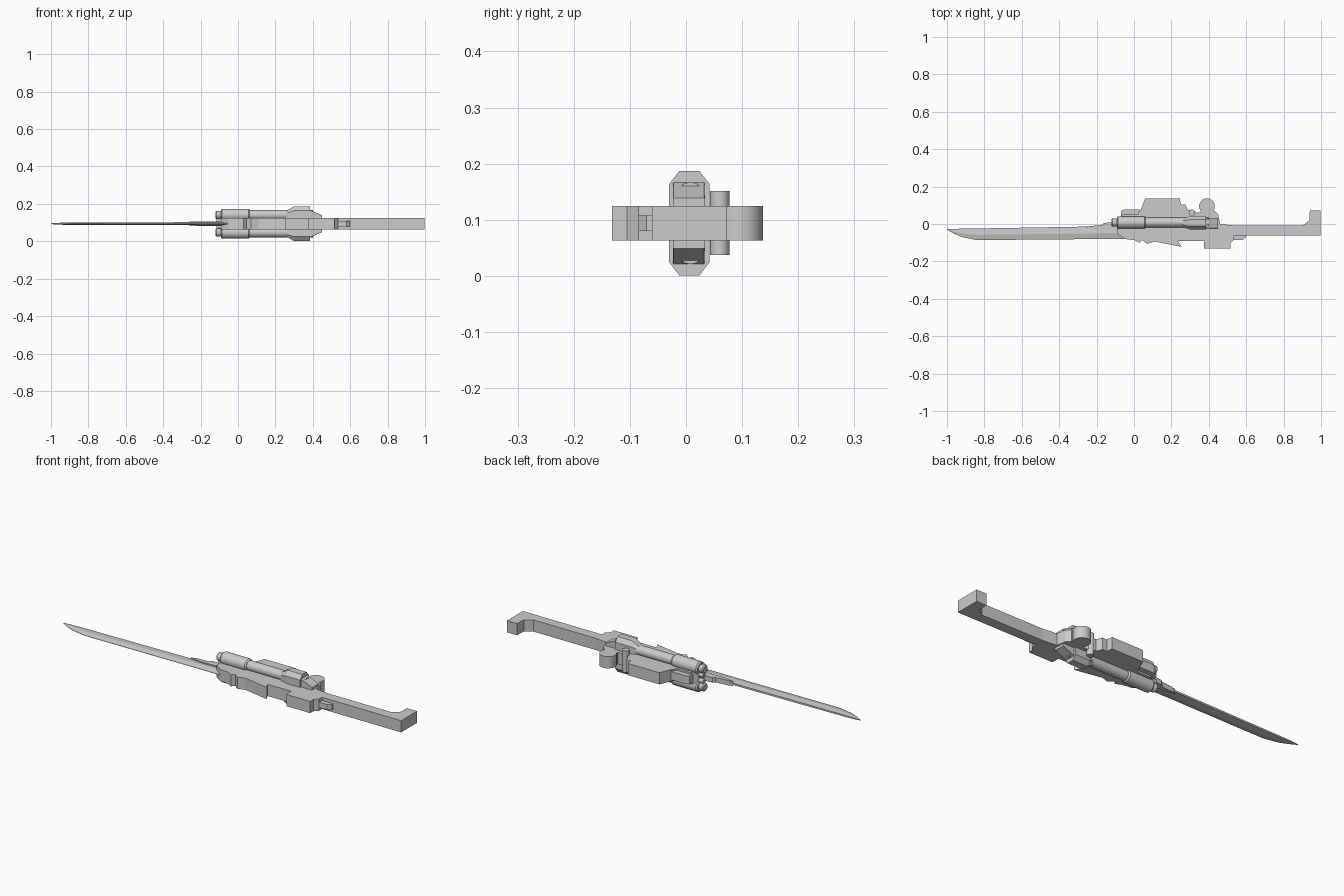
import bpy, bmesh, math

if "Cube" in bpy.data.objects:
    bpy.data.objects.remove(bpy.data.objects["Cube"])

ZC = 0.094  # middle plane of the weapon


def finish(name, bm, smooth=False):
    bmesh.ops.recalc_face_normals(bm, faces=bm.faces)
    me = bpy.data.meshes.new(name)
    bm.to_mesh(me)
    bm.free()
    ob = bpy.data.objects.new(name, me)
    bpy.context.collection.objects.link(ob)
    if smooth:
        bpy.ops.object.select_all(action='DESELECT')
        ob.select_set(True)
        bpy.context.view_layer.objects.active = ob
        bpy.ops.object.shade_smooth_by_angle(angle=math.radians(35))
    return ob


def plate(name, pts, half, smooth=False):
    """Extrude an x,y outline evenly about the middle plane."""
    bm = bmesh.new()
    face = bm.faces.new([bm.verts.new((x, y, ZC - half)) for x, y in pts])
    r = bmesh.ops.extrude_face_region(bm, geom=[face])
    vs = [v for v in r['geom'] if isinstance(v, bmesh.types.BMVert)]
    bmesh.ops.translate(bm, verts=vs, vec=(0, 0, 2 * half))
    return finish(name, bm, smooth)


def loft(name, rings, smooth=False):
    """Skin a row of equally sized cross-sections."""
    bm = bmesh.new()
    rs = [[bm.verts.new(p) for p in ring] for ring in rings]
    n = len(rs[0])
    for a, b in zip(rs, rs[1:]):
        for i in range(n):
            j = (i + 1) % n
            bm.faces.new((a[i], a[j], b[j], b[i]))
    bm.faces.new(rs[0])
    bm.faces.new(rs[-1][::-1])
    return finish(name, bm, smooth)


def turned(name, y, z, stations, n=16):
    """Round part along x from (x, radius) stations."""
    return loft(name, [[(x, y + r * math.cos(2 * math.pi * i / n),
                         z + r * math.sin(2 * math.pi * i / n)) for i in range(n)]
                       for x, r in stations], True)


# Blade: thick spine, sharp cutting edge on the -y side
def blade_ring(x, spine, edge, t):
    mid = spine + (edge - spine) * 0.55
    return [(x, spine, ZC + t * .6), (x, mid, ZC + t), (x, edge, ZC + .001),
            (x, edge, ZC - .001), (x, mid, ZC - t), (x, spine, ZC - t * .6)]


loft("blade", [blade_ring(*s) for s in (
    (-1.0, -.027, -.031, .002), (-.96, -.026, -.053, .005), (-.92, -.025, -.07, .006),
    (-.84, -.024, -.086, .007), (-.26, -.014, -.081, .008), (-.04, -.005, -.08, .009))])
plate("blade_collar", [(-.26, -.02), (-.24, -.012), (-.17, -.005), (-.16, .006),
                       (-.08, .01), (-.08, -.03), (-.2, -.03)], .013)

# Receiver
plate("receiver", [
    (-.09, .02), (-.09, -.05), (-.05, -.08), (0, -.086), (.03, -.1), (.045, -.086),
    (.07, -.106), (.11, -.094), (.255, -.122), (.235, -.09), (.375, -.09), (.375, -.132),
    (.515, -.132), (.515, -.105), (.535, -.085), (.535, -.008), (.46, 0), (.45, .05),
    (.43, .07), (.34, .06), (.31, .075), (.03, .075), (.02, .05), (-.06, .05)], .031)
plate("front_sight_block", [(-.07, .02), (-.07, .07), (-.05, .078), (.03, .078), (.03, .02)], .022)
plate("magazine", [(.03, .05), (.035, .075), (.06, .137), (.245, .137), (.25, .105),
                   (.275, .105), (.29, .07), (.29, .05)], .031)

# Handle with its hooked pommel and trigger
plate("handle", [(.5, -.008), (.5, -.061), (.998, -.061), (.998, .072), (.94, .072),
                 (.937, .018), (.9, -.008)], .031)
plate("trigger", [(.52, -.055), (.52, -.097), (.535, -.085), (.58, -.085),
                  (.6, -.07), (.6, -.055)], .014)

# Rear lug
disc = [(.39 + .042 * math.cos(2 * math.pi * i / 20),
         .095 + .042 * math.sin(2 * math.pi * i / 20)) for i in range(20)]
plate("rear_lug", disc, .031, True)
plate("rear_lug_mount", [(.35, .04), (.36, .08), (.42, .08), (.44, .04)], .031)

# Cross pin
pin = [(.31 + .0175 * math.cos(2 * math.pi * i / 16),
        .06 + .0175 * math.sin(2 * math.pi * i / 16)) for i in range(16)]
plate("cross_pin", pin, .057, True)

# Barrels on both sides
for side, s in (("upper", 1), ("lower", -1)):
    z = ZC + s * .047
    turned(side + "_barrel_sleeve", .008, z, [(-.092, .027), (-.085, .033), (.055, .033), (.062, .028)])
    turned(side + "_barrel", .008, z, [(.05, .026), (.4, .026)])
    turned(side + "_muzzle", .008, z, [(-.12, .017), (-.115, .022), (-.098, .022), (-.09, .018)])
    turned(side + "_inner_muzzle", .012, ZC + s * .016, [(-.115, .012), (-.05, .012)], 12)


# Side housings: one chamfered block through the body, symmetric about the middle plane
def housing_ring(x, h, y0, y1, c):
    return [(x, y0 + c, ZC + h), (x, y1 - c, ZC + h), (x, y1, ZC + h - c * 1.3), (x, y1, ZC - h + c * 1.3),
            (x, y1 - c, ZC - h), (x, y0 + c, ZC - h), (x, y0, ZC - h + c * 1.3), (x, y0, ZC + h - c * 1.3)]


loft("side_housing", [housing_ring(*s) for s in (
    (.24, .058, -.008, .02, .006), (.3, .093, -.03, .042, .018), (.385, .093, -.03, .042, .018))])
loft("housing_tail", [housing_ring(*s) for s in (
    (.38, .075, -.023, .033, .001), (.45, .045, -.023, .033, .001))])
